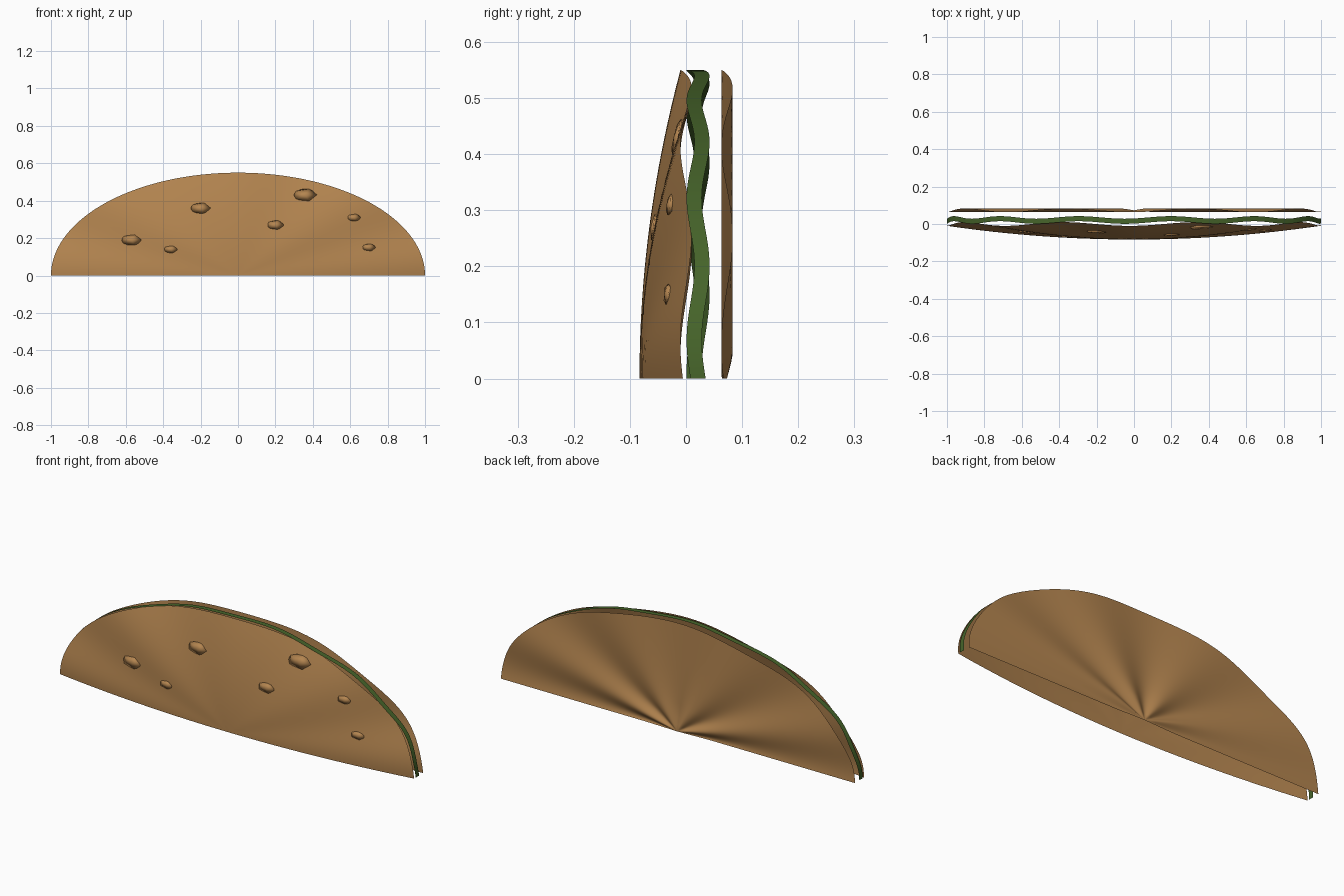
import bpy, bmesh, math
from mathutils import Vector

HEIGHT = 0.55
SEGMENTS = 120
RINGS = 16

cube = bpy.data.objects.get("Cube")
if cube:
    bpy.data.objects.remove(cube)


def material(name, rgb):
    mat = bpy.data.materials.new(name)
    mat.use_nodes = True
    mat.diffuse_color = (*rgb, 1)
    mat.node_tree.nodes["Principled BSDF"].inputs["Base Color"].default_value = (*rgb, 1)
    return mat


brown = material("toasted brown", (0.456, 0.235, 0.08))
green = material("leaf green", (0.061, 0.127, 0.023))


def finish(bm, name, mat):
    mesh = bpy.data.meshes.new(name)
    bm.to_mesh(mesh)
    bm.free()
    mesh.materials.append(mat)
    mesh.shade_smooth()
    obj = bpy.data.objects.new(name, mesh)
    bpy.context.collection.objects.link(obj)
    return obj


def sheet(name, mat, rows, point, flip=False):
    """Grid surface swept around the half ellipse; point(t, row) gives positions."""
    bm = bmesh.new()
    grid = [[bm.verts.new(point(math.pi * i / SEGMENTS, row)) for i in range(SEGMENTS + 1)]
            for row in rows]
    for a, b in zip(grid, grid[1:]):
        for i in range(SEGMENTS):
            face = (a[i], b[i], b[i + 1], a[i + 1])
            bm.faces.new(face[::-1] if flip else face)
    bmesh.ops.remove_doubles(bm, verts=bm.verts, dist=0.00001)
    return finish(bm, name, mat)


def ripple(t):
    return math.sin(8.5 * (t - 0.3))


def front_depth(t, r):
    return -0.083 * (1 - r * r) + 0.01 * r * r * ripple(t)


def front_point(t, r):
    return (r * math.cos(t), front_depth(t, r), HEIGHT * r * math.sin(t))


def back_point(t, r):
    return (r * math.cos(t), 0.073 + 0.01 * min(1, r * 6) * ripple(t), HEIGHT * r * math.sin(t))


def filling_point(t, offset):
    y = 0.0215 - 0.007 * math.sin(12.6 * t) + offset
    return (math.cos(t), y, HEIGHT * math.sin(t))


# Bulging front shell, nearly flat back shell, wavy filling along the rim
rings = [i / RINGS for i in range(RINGS + 1)]
sheet("front_shell", brown, rings, front_point)
sheet("back_shell", brown, rings, back_point, flip=True)
sheet("lettuce_edge", green, [-0.0135, 0, 0.0135], filling_point, flip=True)

# Low blisters on the front shell: x, z, half width
blisters = [(-0.57, 0.19, 0.06), (-0.2, 0.36, 0.06), (0.36, 0.43, 0.07), (-0.36, 0.14, 0.04),
            (0.2, 0.27, 0.05), (0.62, 0.31, 0.04), (0.7, 0.15, 0.04)]
for n, (x, z, size) in enumerate(blisters):
    t, r = math.atan2(z / HEIGHT, x), math.hypot(x, z / HEIGHT)
    # Local slope of the shell, so each blister lies flat on it
    normal = Vector((-0.166 * x, -1, -0.166 * z / HEIGHT ** 2)).normalized()
    normal.x, normal.z = -normal.x, -normal.z
    bm = bmesh.new()
    bmesh.ops.create_icosphere(bm, subdivisions=1, radius=1)
    bmesh.ops.scale(bm, vec=(size, size * 0.55, 0.006), verts=bm.verts)
    blister = finish(bm, f"shell_blister_{n + 1}", brown)
    blister.rotation_euler = normal.to_track_quat("Z", "Y").to_euler()
    blister.location = (x, front_depth(t, r), z)
